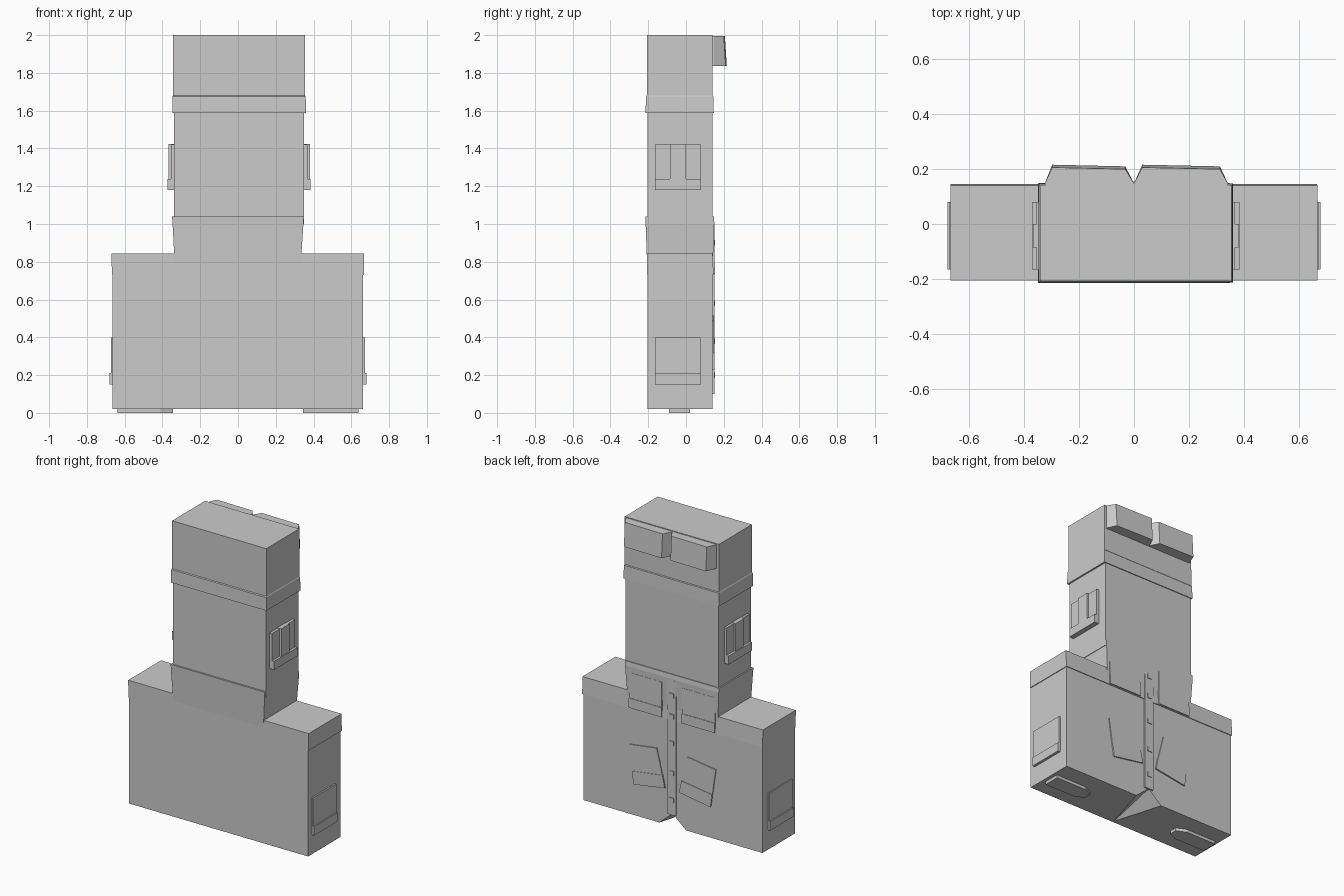
import bpy, bmesh
from mathutils import Vector

if "Cube" in bpy.data.objects:
    bpy.data.objects.remove(bpy.data.objects["Cube"])

BACK = 0.141    # rear wall plane
FRONT = -0.204  # front wall plane


def finish(name, bm):
    bmesh.ops.recalc_face_normals(bm, faces=bm.faces)
    me = bpy.data.meshes.new(name)
    bm.to_mesh(me)
    bm.free()
    ob = bpy.data.objects.new(name, me)
    bpy.context.collection.objects.link(ob)
    return ob


def loft(name, rings):
    """Skin equal-length point rings and cap both ends."""
    bm = bmesh.new()
    vs = [[bm.verts.new(p) for p in r] for r in rings]
    n = len(vs[0])
    for a, b in zip(vs, vs[1:]):
        for i in range(n):
            bm.faces.new((a[i], a[(i + 1) % n], b[(i + 1) % n], b[i]))
    bm.faces.new(vs[0])
    bm.faces.new(vs[-1])
    return finish(name, bm)


def tower(name, sections):
    """Stack of rectangles: (z, x0, x1, y0, y1)."""
    return loft(name, [[(a, c, z), (b, c, z), (b, d, z), (a, d, z)]
                       for z, a, b, c, d in sections])


def box(name, x0, x1, y0, y1, z0, z1):
    return tower(name, [(z0, x0, x1, y0, y1), (z1, x0, x1, y0, y1)])


def back_plate(name, pts, depth):
    """Flat plate standing off the rear wall, outline in (x, z)."""
    return loft(name, [[(x, y, z) for x, z in pts]
                       for y in (BACK - 0.02, BACK + depth)])


# wide lower block with a slightly flared top cap
block = tower("lower_block", [
    (0.02, -0.665, 0.662, FRONT, BACK),
    (0.73, -0.665, 0.662, FRONT, BACK),
    (0.73, -0.668, 0.667, FRONT - 0.002, BACK + 0.005),
    (0.845, -0.669, 0.668, FRONT - 0.002, BACK)])

# V-shaped notch under the rear edge, fading out toward the front
apex, peak = Vector((0, -0.195, 0.02)), Vector((0, 0.16, 0.11))
bm = bmesh.new()
for s in (-1, 1):
    side = Vector((s * 0.105, 0.16, 0.02)) - peak
    bm.verts.new(apex + side * 0.4)
    bm.verts.new(peak + side * 1.4)
bm.verts.new(apex)
bm.verts.new(peak)
bmesh.ops.convex_hull(bm, input=bm.verts)
cutter = finish("notch_cutter", bm)
cutter.hide_render = True
mod = block.modifiers.new("notch", 'BOOLEAN')
mod.object, mod.operation, mod.solver = cutter, 'DIFFERENCE', 'EXACT'
bpy.context.view_layer.objects.active = block
bpy.ops.object.modifier_apply(modifier="notch")
bpy.data.objects.remove(cutter)

# tapered waist section overlapping the block
tower("waist", [
    (0.72, -0.333, 0.328, FRONT + 0.001, BACK - 0.002),
    (0.845, -0.338, 0.336, FRONT - 0.004, BACK + 0.003),
    (1.01, -0.347, 0.347, FRONT - 0.01, BACK + 0.009),
    (1.04, -0.349, 0.349, FRONT - 0.011, BACK + 0.006)])

# middle tower and head with its flared rim
box("middle_tower", -0.34, 0.35, FRONT, BACK, 1.0, 1.62)
tower("head", [
    (1.588, -0.348, 0.361, FRONT - 0.01, BACK + 0.006),
    (1.675, -0.347, 0.358, FRONT - 0.008, BACK + 0.004),
    (1.68, -0.344, 0.355, FRONT - 0.003, BACK),
    (2.0, -0.343, 0.355, FRONT - 0.003, BACK)])

# twin brow blocks at the top of the rear wall
for name, a, b, c, d in (("brow_right", -0.325, -0.298, -0.032, 0.0),
                         ("brow_left", 0.0, 0.03, 0.313, 0.342)):
    loft(name, [[(a, 0.13, z), (a, 0.148, z), (b, y + 0.003, z),
                 (c, y - 0.003, z), (d, 0.148, z), (d, 0.13, z)]
                for z, y in ((1.836, 0.213), (1.995, 0.203))])

# placket strip with buttons
back_plate("placket", [(-0.03, 0.1), (0.036, 0.1), (0.036, 1.0), (-0.03, 1.0)], 0.009)
for z in (0.2, 0.38, 0.58, 0.76, 0.9):
    back_plate("button", [(-0.015, z - 0.015), (0.018, z - 0.015),
                          (0.018, z + 0.015), (-0.015, z + 0.015)], 0.013)

for s, tag in ((1, "left"), (-1, "right")):
    # upper patch pocket with lower band
    for part, z0, z1, d in (("pocket", 0.735, 0.97, 0.009), ("pocket_band", 0.735, 0.80, 0.012)):
        back_plate("upper_%s_%s" % (part, tag),
                   [(s * 0.075, z0), (s * 0.318, z0), (s * 0.318, z1), (s * 0.075, z1)], d)
    # slanted lower pocket with lower band
    low = [(s * 0.053, 0.265), (s * 0.285, 0.228)]
    back_plate("lower_pocket_" + tag, low + [(s * 0.323, 0.487), (s * 0.115, 0.516)], 0.006)
    back_plate("lower_pocket_band_" + tag, low + [(s * 0.296, 0.315), (s * 0.07, 0.347)], 0.009)

    # ribbed side panels on the middle tower
    x = 0.35 if s > 0 else 0.338
    for part, d, y0, y1, z0, z1 in (("base", 0.018, -0.165, 0.08, 1.18, 1.42),
                                    ("rib", 0.03, -0.085, 0.0, 1.2, 1.423),
                                    ("sill", 0.034, -0.165, 0.08, 1.18, 1.237)):
        box("side_panel_%s_%s" % (part, tag), s * (x - 0.02), s * (x + d), y0, y1, z0, z1)

    # side panels on the lower block
    for part, d, z1 in (("base", 0.008, 0.40), ("sill", 0.016, 0.21)):
        box("lower_panel_%s_%s" % (part, tag), s * 0.64, s * (0.664 + d), -0.165, 0.08, 0.15, z1)

    # pointed foot plates underneath
    foot = [(0.638, -0.09), (0.41, -0.09), (0.345, -0.06), (0.345, -0.01), (0.41, 0.02), (0.638, 0.02)]
    loft("foot_plate_" + tag, [[(s * px, py, z) for px, py in foot] for z in (0.0, 0.03)])
